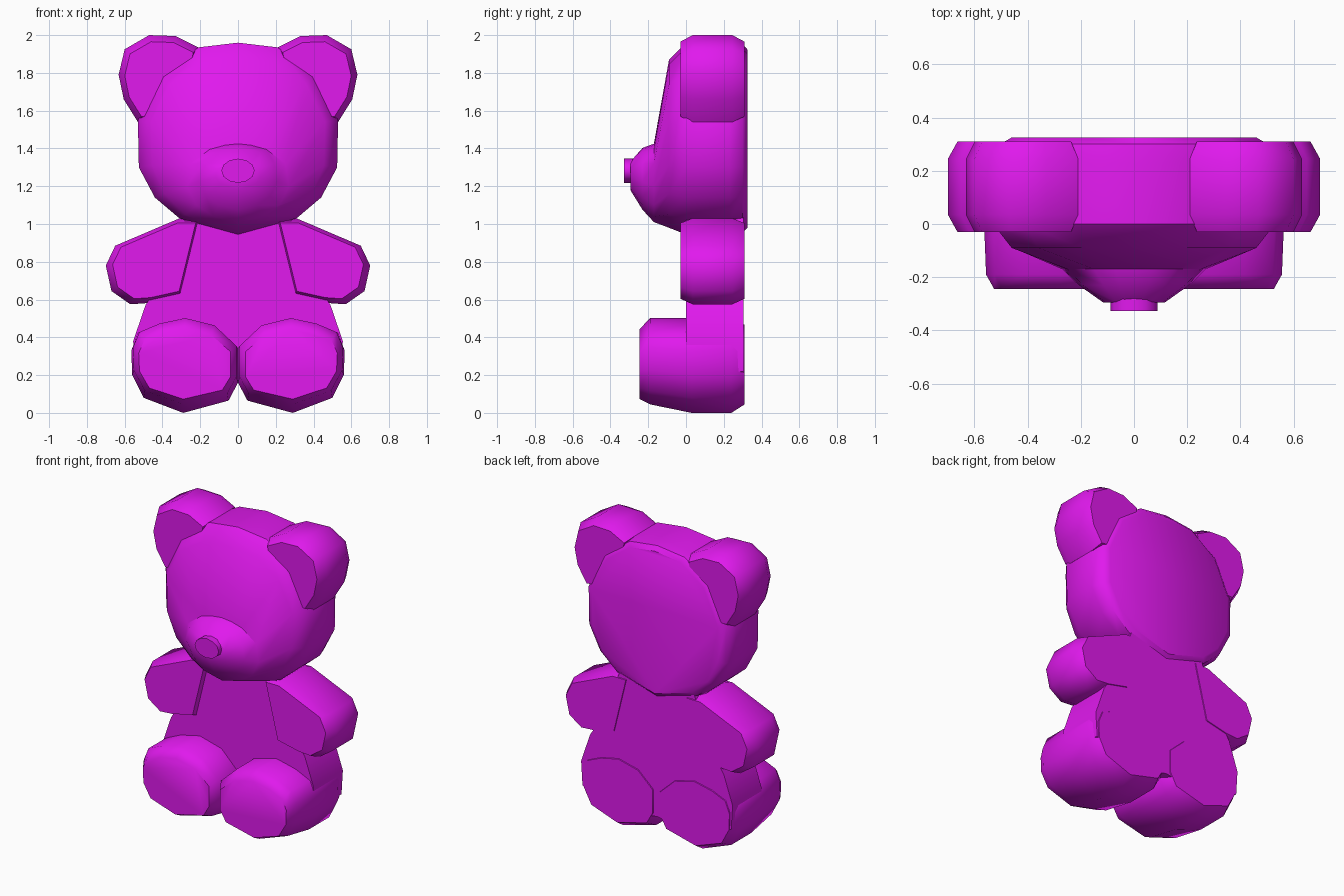
import bpy, bmesh, math

if "Cube" in bpy.data.objects:
    bpy.data.objects.remove(bpy.data.objects["Cube"])

mat = bpy.data.materials.new("magenta")
mat.diffuse_color = (0.75, 0.01, 0.85, 1)
mat.use_nodes = True
mat.node_tree.nodes["Principled BSDF"].inputs["Base Color"].default_value = mat.diffuse_color


def loft(name, rings, side=1, angle=48):
    """Skin matching (y, [(x, z), ...]) rings and cap both ends."""
    bm = bmesh.new()
    loops = [[bm.verts.new((side * x, y, z)) for x, z in pts] for y, pts in rings]
    n = len(loops[0])
    for a, b in zip(loops, loops[1:]):
        for i in range(n):
            j = (i + 1) % n
            bm.faces.new((a[i], a[j], b[j], b[i]))
    bm.faces.new(loops[0])
    bm.faces.new(loops[-1])
    bmesh.ops.recalc_face_normals(bm, faces=bm.faces)
    me = bpy.data.meshes.new(name)
    bm.to_mesh(me)
    bm.free()
    me.materials.append(mat)
    ob = bpy.data.objects.new(name, me)
    bpy.context.collection.objects.link(ob)
    bpy.ops.object.select_all(action='DESELECT')
    ob.select_set(True)
    bpy.context.view_layer.objects.active = ob
    bpy.ops.object.shade_smooth_by_angle(angle=math.radians(angle))
    return ob


def full(half):
    """Mirror a top-to-bottom half outline into a closed one."""
    return half + [(-x, z) for x, z in half[-2:0:-1]]


def scaled(pts, c, sx, sz):
    return [(c[0] + (x - c[0]) * sx, c[1] + (z - c[1]) * sz) for x, z in pts]


# Head with domed face and muzzle
outline = full([(0, 1.96), (0.21, 1.935), (0.41, 1.80), (0.53, 1.55),
                (0.525, 1.30), (0.44, 1.14), (0.31, 1.03), (0, 0.945)])
brow = full([(0, 1.87), (0.20, 1.845), (0.36, 1.74), (0.46, 1.54),
             (0.455, 1.31), (0.39, 1.16), (0.28, 1.05), (0, 0.98)])
muzzle = full([(0, 1.425), (0.07, 1.417), (0.15, 1.395), (0.25, 1.32),
               (0.27, 1.20), (0.22, 1.10), (0.13, 1.04), (0, 1.01)])
loft("head", [
    (0.325, scaled(outline, (0, 1.45), 0.87, 0.93)),
    (0.30, scaled(outline, (0, 1.45), 0.95, 0.985)),
    (0.23, outline),
    (0.0, outline),
    (-0.09, brow),
    (-0.17, muzzle),
    (-0.23, scaled(muzzle, (0, 1.32), 0.77, 0.79)),
    (-0.295, scaled(muzzle, (0, 1.276), 0.43, 0.36))], angle=40)

# Nose button
nose = [(0.088 * math.cos(t), 1.282 + 0.064 * math.sin(t))
        for t in (math.radians(30 * k) for k in range(12))]
loft("nose", [(-0.28, nose), (-0.328, nose)])

# Torso
torso = full([(0, 1.05), (0.27, 1.05), (0.40, 0.71), (0.49, 0.57),
              (0.555, 0.38), (0.545, 0.22), (0.30, 0.10), (0, 0.16)])
loft("torso", [(0.305, torso), (0.0, torso)], angle=30)

ear = [(0.21, 1.935), (0.33, 1.995), (0.47, 2.0), (0.60, 1.925),
       (0.632, 1.79), (0.605, 1.66), (0.53, 1.54), (0.40, 1.55), (0.25, 1.75)]
arm = [(0.20, 1.03), (0.31, 1.03), (0.65, 0.885), (0.70, 0.78), (0.67, 0.645),
       (0.57, 0.575), (0.47, 0.582), (0.30, 0.62)]
leg = [(0.0, 0.34), (0.12, 0.46), (0.28, 0.502), (0.42, 0.47), (0.53, 0.42),
       (0.565, 0.33), (0.56, 0.20), (0.50, 0.08), (0.29, 0.0), (0.05, 0.065),
       (0.0, 0.16)]


def rounded(name, pts, c, s, side):
    """Slab from y=-0.03 to 0.31 with chamfered rims."""
    small = scaled(pts, c, s, s)
    loft(name, [(0.31, small), (0.245, pts), (0.035, pts), (-0.03, small)], side)


for side, tag in ((1, "left"), (-1, "right")):
    rounded(tag + "_ear", ear, (0.40, 1.75), 0.86, side)
    rounded(tag + "_arm", arm, (0.40, 0.82), 0.88, side)
    # Leg with forward pointing foot
    loft(tag + "_leg", [
        (0.31, scaled(leg, (0.27, 0.28), 0.9, 0.84)),
        (0.24, leg),
        (0.03, leg),
        (-0.19, scaled(leg, (0.28, 0.5), 0.97, 0.91)),
        (-0.245, scaled(leg, (0.285, 0.28), 0.86, 0.74))], side)
